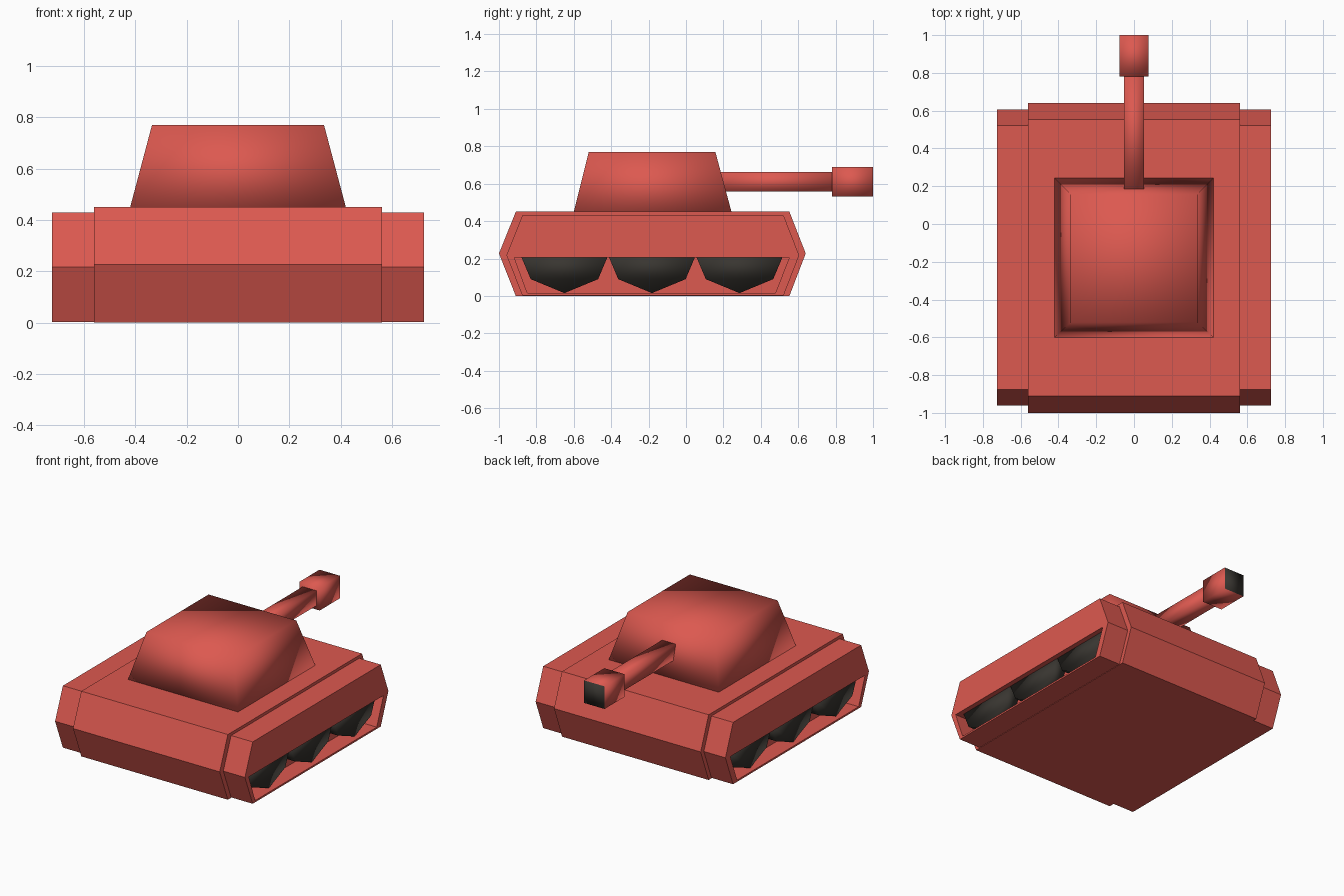
import bpy, bmesh, math

if "Cube" in bpy.data.objects:
    bpy.data.objects.remove(bpy.data.objects["Cube"])


def material(name, color):
    m = bpy.data.materials.new(name)
    m.diffuse_color = (*color, 1)
    m.use_nodes = True
    m.node_tree.nodes["Principled BSDF"].inputs["Base Color"].default_value = m.diffuse_color
    return m


RED = material("red_paint", (0.72, 0.10, 0.08))
DARK = material("dark_rubber", (0.04, 0.036, 0.03))


def loft(name, ring_a, ring_b, mat, smooth=False):
    """Closed solid between two matching rings of points."""
    bm = bmesh.new()
    a = [bm.verts.new(p) for p in ring_a]
    b = [bm.verts.new(p) for p in ring_b]
    n = len(a)
    bm.faces.new(a[::-1])
    bm.faces.new(b)
    for i in range(n):
        j = (i + 1) % n
        bm.faces.new((a[i], a[j], b[j], b[i]))
    bmesh.ops.recalc_face_normals(bm, faces=bm.faces)
    for f in bm.faces:
        f.smooth = smooth
    mesh = bpy.data.meshes.new(name)
    bm.to_mesh(mesh)
    bm.free()
    mesh.materials.append(mat)
    ob = bpy.data.objects.new(name, mesh)
    bpy.context.collection.objects.link(ob)
    return ob


def side_prism(name, profile, x0, x1, mat, smooth=False):
    """Extrude a (y, z) profile along x."""
    return loft(name, [(x0, y, z) for y, z in profile],
                [(x1, y, z) for y, z in profile], mat, smooth)


def rect(x, y0, y1, z):
    return [(-x, y0, z), (x, y0, z), (x, y1, z), (-x, y1, z)]


def square(h, y, zc):
    return [(-h, y, zc - h), (h, y, zc - h), (h, y, zc + h), (-h, y, zc + h)]


# Hull
side_prism("hull", [(-1, 0.227), (-0.91, 0.45), (0.553, 0.45), (0.64, 0.227),
                    (0.553, 0), (-0.91, 0)], -0.56, 0.56, RED)

# Track housings with a recess holding three octagonal wheels
track = [(-0.96, 0.217), (-0.875, 0.43), (0.522, 0.43), (0.605, 0.217),
         (0.522, 0.003), (-0.875, 0.003)]
recess = [(-0.918, 0.205), (0.552, 0.205), (0.478, 0.015), (-0.848, 0.015)]
octagon = [(0.255 * math.sin(t), 0.27 - 0.255 * math.cos(t))
           for t in (-math.pi / 4, 0, math.pi / 4)]
wheel = [(-0.229, 0.205)] + octagon + [(0.229, 0.205)]

for side, s in (("right", 1), ("left", -1)):
    housing = side_prism(f"track_housing_{side}", track, s * 0.56, s * 0.725, RED)
    cutter = side_prism(f"recess_cutter_{side}", recess, s * 0.60, s * 0.80, RED)
    cutter.hide_render = True
    cutter.hide_viewport = True
    cut = housing.modifiers.new("recess", "BOOLEAN")
    cut.operation = "DIFFERENCE"
    cut.solver = "EXACT"
    cut.object = cutter
    for i, yc in enumerate((-0.65, -0.182, 0.286)):
        side_prism(f"wheel_{side}_{i + 1}", [(yc + y, z) for y, z in wheel],
                   s * 0.60, s * 0.69, DARK, smooth=True)

# Turret: tapered, softly shaded block
loft("turret", rect(0.42, -0.60, 0.243, 0.45), rect(0.335, -0.52, 0.157, 0.77),
     RED, smooth=True)

# Gun barrel and muzzle with a dark mouth
loft("gun_barrel", square(0.052, 0.185, 0.61), square(0.052, 0.78, 0.61),
     RED, smooth=True)
muzzle = loft("muzzle", square(0.078, 0.78, 0.61), square(0.078, 1.0, 0.61),
              RED, smooth=True)
muzzle.data.materials.append(DARK)
for face in muzzle.data.polygons:
    if face.center.y > 0.99:
        face.material_index = 1
